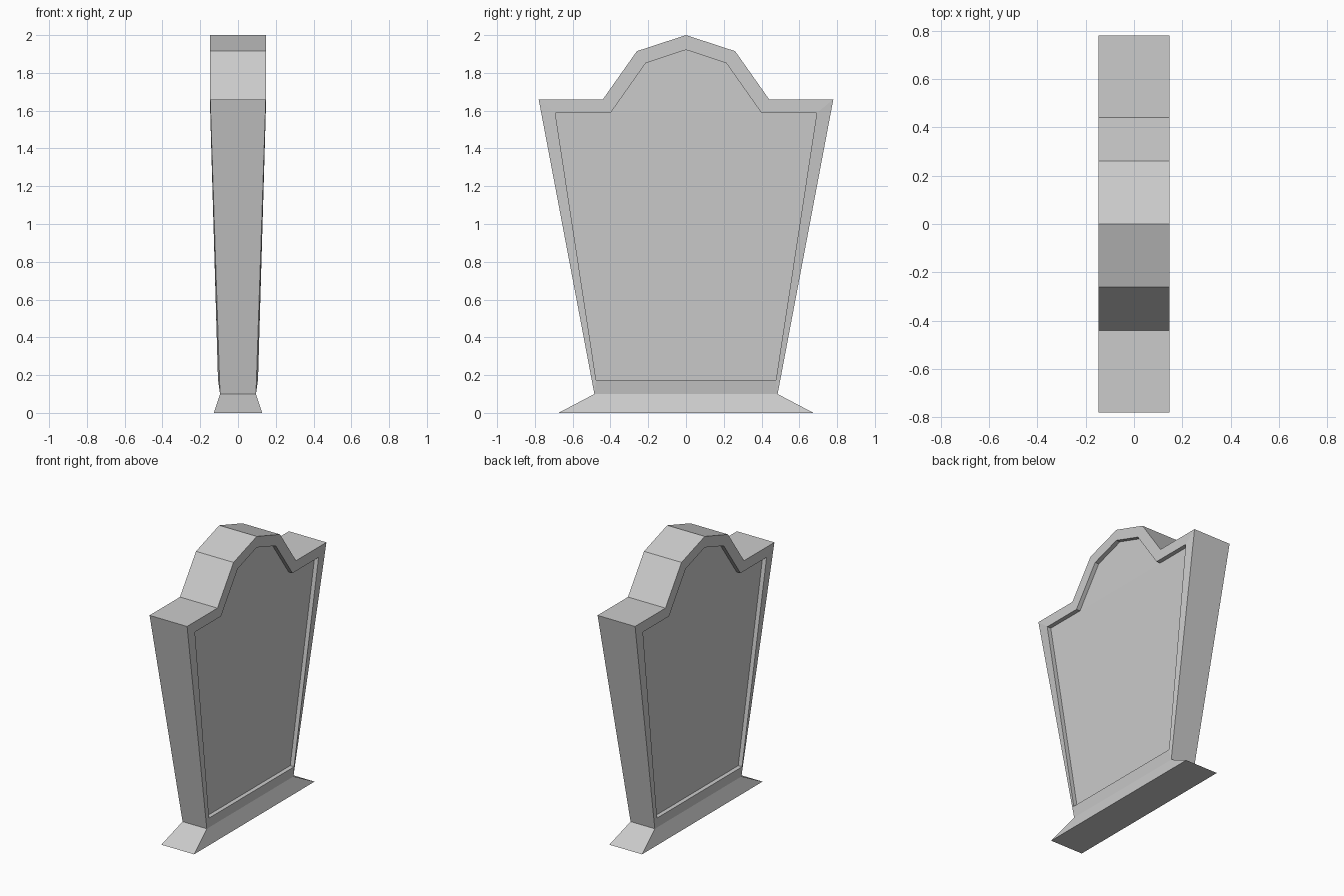
import bpy
import bmesh

default = bpy.data.objects.get("Cube")
if default:
    bpy.data.objects.remove(default, do_unlink=True)

# Stone colour
stone = bpy.data.materials.new("grey stone")
stone.use_nodes = True
GREY = (0.6, 0.6, 0.6, 1.0)
stone.diffuse_color = GREY
stone.node_tree.nodes["Principled BSDF"].inputs["Base Color"].default_value = GREY


def finish(name, bm):
    bmesh.ops.recalc_face_normals(bm, faces=bm.faces)
    mesh = bpy.data.meshes.new(name)
    bm.to_mesh(mesh)
    bm.free()
    mesh.materials.append(stone)
    obj = bpy.data.objects.new(name, mesh)
    bpy.context.collection.objects.link(obj)
    return obj


def mirrored(half):
    """Close a half outline (foot to peak) across the centre line."""
    return half + [(-y, z) for y, z in reversed(half[:-1])]


def half_thickness(z, low, low_z, high_z, high=0.147):
    """Thickness grows evenly from the foot to the shoulders, then stays."""
    t = min(1.0, (z - low_z) / (high_z - low_z))
    return low + (high - low) * t


# Outlines as (y, z): foot, shoulder, neck, arch, peak
OUTER = mirrored([(0.485, 0.1), (0.78, 1.66), (0.44, 1.66), (0.26, 1.915), (0, 2)])
INNER = mirrored([(0.476, 0.175), (0.692, 1.587), (0.4, 1.587), (0.213, 1.852), (0, 1.922)])
RECESS = 0.03

# Headstone slab with a sunken panel on each broad side
bm = bmesh.new()
rims = []
for side in (1, -1):
    outer = [bm.verts.new((side * half_thickness(z, 0.095, 0.1, 1.66), y, z)) for y, z in OUTER]
    depth = [half_thickness(z, 0.106, 0.175, 1.587) for y, z in INNER]
    inner = [bm.verts.new((side * d, y, z)) for d, (y, z) in zip(depth, INNER)]
    floor = [bm.verts.new((side * (d - RECESS), y, z)) for d, (y, z) in zip(depth, INNER)]
    n = len(outer)
    for i in range(n):
        j = (i + 1) % n
        bm.faces.new((outer[i], outer[j], inner[j], inner[i]))
        bm.faces.new((inner[i], inner[j], floor[j], floor[i]))
    bm.faces.new(floor[2:n - 2])                        # arched top of the panel
    bm.faces.new(floor[:3] + floor[n - 3:])             # tapering lower panel
    rims.append(outer)
for i in range(n - 1):
    bm.faces.new((rims[0][i], rims[0][i + 1], rims[1][i + 1], rims[1][i]))
finish("headstone_slab", bm)

# Flared foot under the slab
bm = bmesh.new()
bmesh.ops.create_cube(bm, size=2)
for v in bm.verts:
    top = v.co.z > 0
    v.co.x *= 0.095 if top else 0.128
    v.co.y *= 0.485 if top else 0.675
    v.co.z = 0.1 if top else 0
bmesh.ops.delete(bm, geom=[f for f in bm.faces if f.calc_center_median().z > 0.09],
                 context="FACES_ONLY")
finish("flared_foot", bm)
